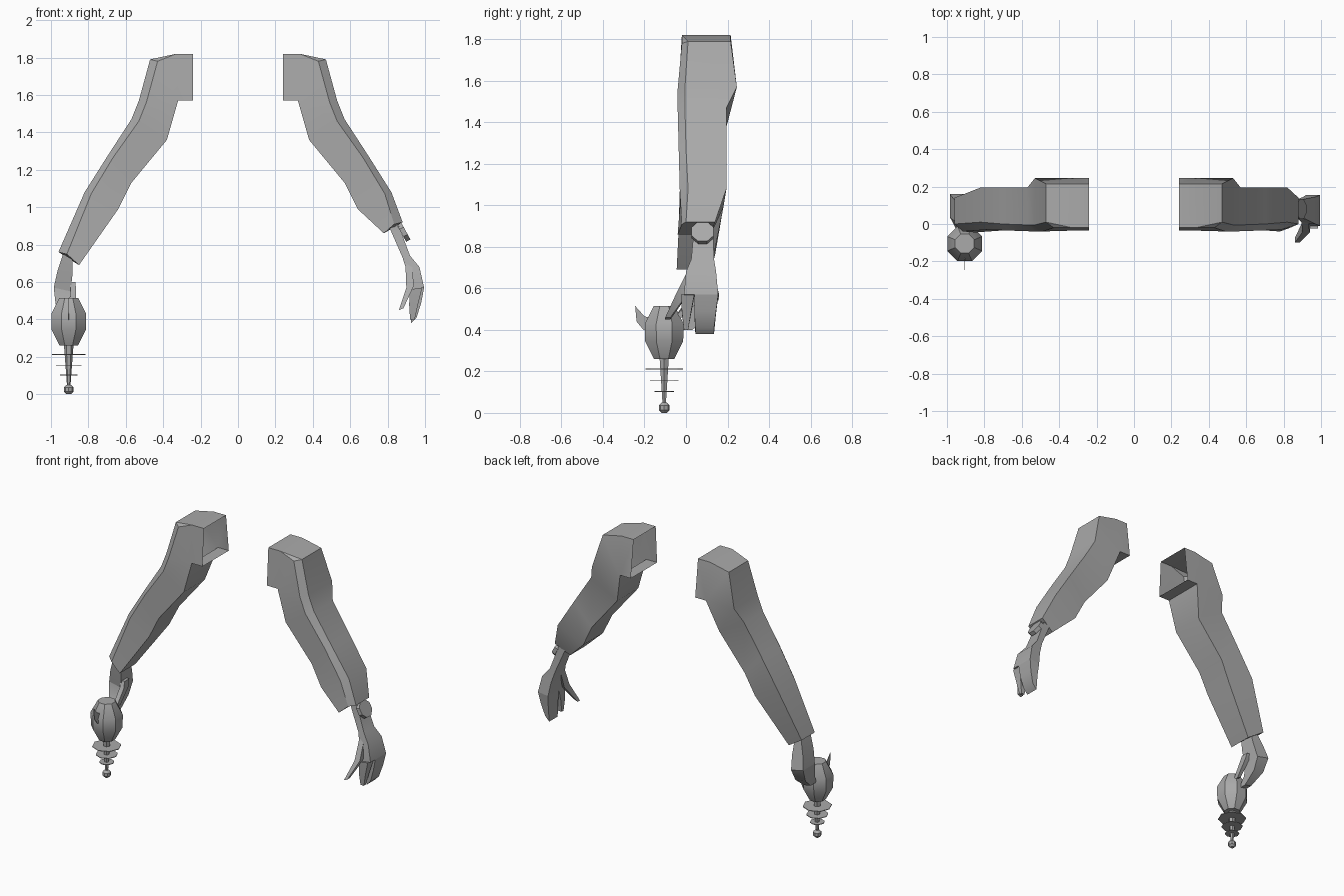
import bpy, bmesh, math
from mathutils import Vector

if "Cube" in bpy.data.objects:
    bpy.data.objects.remove(bpy.data.objects["Cube"])

grey = bpy.data.materials.new("plain grey")
grey.use_nodes = True
grey.diffuse_color = (0.4, 0.4, 0.4, 1)
grey.node_tree.nodes["Principled BSDF"].inputs["Base Color"].default_value = (0.4, 0.4, 0.4, 1)


def finish(name, bm, angle=32):
    bmesh.ops.remove_doubles(bm, verts=bm.verts, dist=0.0005)
    bmesh.ops.recalc_face_normals(bm, faces=bm.faces)
    me = bpy.data.meshes.new(name)
    bm.to_mesh(me)
    bm.free()
    me.materials.append(grey)
    ob = bpy.data.objects.new(name, me)
    bpy.context.collection.objects.link(ob)
    bpy.ops.object.select_all(action='DESELECT')
    ob.select_set(True)
    bpy.context.view_layer.objects.active = ob
    bpy.ops.object.shade_smooth_by_angle(angle=math.radians(angle))
    return ob


def loft(name, rings, cap_start=True, cap_end=True, angle=32):
    """Skin a list of equal-length point rings; coinciding points merge."""
    bm = bmesh.new()
    vs = [[bm.verts.new(p) for p in r] for r in rings]
    n = len(rings[0])
    for a, b in zip(vs, vs[1:]):
        for i in range(n):
            j = (i + 1) % n
            quad = []
            for v in (a[i], a[j], b[j], b[i]):
                if all((v.co - q.co).length > 0.0005 for q in quad):
                    quad.append(v)
            if len(quad) > 2:
                bm.faces.new(quad)
    if cap_start:
        bm.faces.new(vs[0][::-1])
    if cap_end:
        bm.faces.new(vs[-1])
    return finish(name, bm, angle)


def slab(name, sections, side=1):
    """Loft rectangles given as (inner x, inner z, outer x, outer z, front y, back y)."""
    rings = [[(side * xi, y0, zi), (side * xo, y0, zo), (side * xo, y1, zo), (side * xi, y1, zi)]
             for xi, zi, xo, zo, y0, y1 in sections]
    return loft(name, rings)


def lathe(name, centre, profile, sides, turn=0.0, angle=32):
    rings = [[(centre[0] + r * math.cos(turn + math.tau * i / sides),
               centre[1] + r * math.sin(turn + math.tau * i / sides), z) for i in range(sides)]
             for r, z in profile]
    return loft(name, rings, angle=angle)


# Sleeves: inner x z, outer x z, chamfer width, then y of the five section corners
sleeve = [
    (.24, 1.57, .24, 1.82, 0, -.035, -.02, -.02, .215, .245),
    (.32, 1.57, .33, 1.82, 0, -.035, -.02, -.02, .215, .245),
    (.32, 1.57, .47, 1.79, .04, -.035, -.02, .01, .215, .245),
    (.32, 1.57, .53, 1.57, .04, -.035, -.04, -.005, .245, .245),
    (.38, 1.36, .57, 1.47, .04, -.035, -.04, -.005, .195, .19),
    (.57, 1.13, .70, 1.27, .03, -.03, -.035, 0, .195, .19),
    (.64, .99, .82, 1.08, .035, -.03, -.03, .01, .195, .18),
]
cuffs = {1: (.78, .86, .88, .92, .045, -.04, -.02, 0, .14, .12),
         -1: (.85, .69, .96, .76, .045, -.045, -.04, 0, .14, .12)}
for side, name in ((1, "left_arm"), (-1, "right_arm")):
    rings = []
    for xi, zi, xo, zo, c, *y in sleeve + [cuffs[side]]:
        pts = [(xi, zi), (xo - c, zo - c * .25), (xo, zo), (xo, zo), (xi, zi)]
        rings.append([(side * x, yy, z) for (x, z), yy in zip(pts, y)])
    loft(name, rings, cap_start=False, angle=28)

# Open left hand
slab("left_palm", [(.81, .89, .86, .90, .04, .13),
                   (.88, .73, .92, .74, .025, .135),
                   (.905, .65, .97, .68, 0, .145),
                   (.92, .56, .995, .57, -.01, .155)])
slab("left_fingers", [(.92, .56, .995, .57, .04, .155),
                      (.925, .48, .98, .49, .04, .145),
                      (.925, .38, .955, .41, .045, .135)])
slab("left_forefinger", [(.92, .56, .985, .57, -.025, .04),
                         (.915, .48, .965, .49, -.02, .025),
                         (.92, .40, .945, .40, -.01, .01)])
slab("left_thumb", [(.895, .70, .93, .70, .015, .06),
                    (.90, .57, .94, .58, -.045, .01),
                    (.86, .45, .885, .46, -.10, -.075)])

# Octagonal wrist piece, tilted to follow the wrist
axis = Vector((.88, 0, .48)).normalized()
up = Vector((-.48, 0, .88)).normalized()
mid = Vector((.885, .08, .868))
loft("wrist_disc", [[mid + axis * d + (up * math.cos(a) + Vector((0, 1, 0)) * math.sin(a)) * .058
                     for a in [math.tau * (i + .5) / 8 for i in range(8)]]
                    for d in (-.013, .013)])

# Right hand curling forward round the bulb
slab("right_palm", [(.885, .72, .935, .75, .01, .11),
                    (.885, .64, .965, .66, .02, .135),
                    (.895, .55, .985, .57, .035, .16)], -1)
slab("right_fingers", [(.895, .55, .985, .57, .035, .16),
                       (.90, .47, .975, .48, .02, .12),
                       (.90, .40, .95, .41, -.03, .03)], -1)
slab("right_thumb", [(.87, .60, .90, .60, .035, .085),
                     (.865, .56, .895, .56, .02, .075),
                     (.87, .46, .895, .47, -.05, -.01)], -1)

# Handheld bulb with stem, discs and end knob
hub = (-.905, -.105)
lathe("bulb", hub, [(.053, .26), (.099, .345), (.101, .43), (.055, .515)], 8, math.pi / 8, 40)
lathe("stem", hub, [(.026, .27), (.009, .04)], 6)
for i, (r, z) in enumerate(((.09, .212), (.068, .155), (.046, .103))):
    lathe(f"stem_disc_{i + 1}", hub, [(r, z - .002), (r, z + .002)], 8)
lathe("end_knob", hub, [(.012, 0), (.026, .014), (.026, .036), (.012, .05)], 8)

# Thin spike on the front of the bulb
outline = [(-.245, .515), (-.20, .465), (-.18, .46), (-.18, .39), (-.205, .40), (-.238, .44)]
loft("bulb_spike", [[(hub[0] + d, y, z) for y, z in outline] for d in (-.002, .002)])
